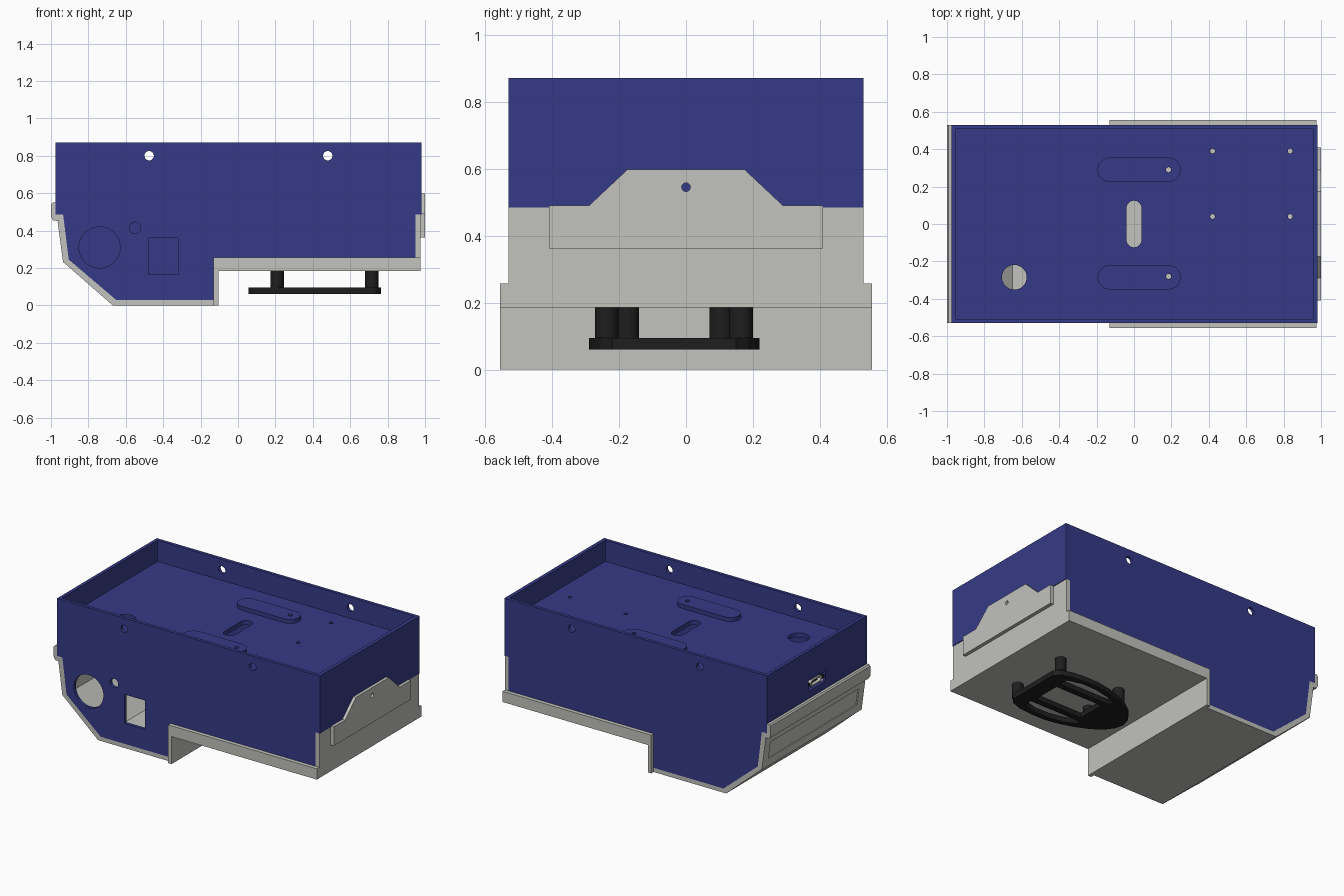
import bpy, bmesh, math
from mathutils import Vector

if "Cube" in bpy.data.objects:
    bpy.data.objects.remove(bpy.data.objects["Cube"])


def material(name, rgb):
    m = bpy.data.materials.new(name)
    m.diffuse_color = (*rgb, 1)
    m.use_nodes = True
    m.node_tree.nodes["Principled BSDF"].inputs["Base Color"].default_value = m.diffuse_color
    return m


BLUE = material("deep_blue", (0.036, 0.042, 0.24))
GREY = material("warm_light_grey", (0.54, 0.54, 0.51))
BLACK = material("soft_black", (0.013, 0.013, 0.013))


def circle(u, v, r, n=32):
    return [(u + r * math.cos(2 * math.pi * i / n), v + r * math.sin(2 * math.pi * i / n)) for i in range(n)]


def rect(u0, u1, v0, v1):
    return [(u0, v0), (u1, v0), (u1, v1), (u0, v1)]


def slot(u0, u1, v0, v1, n=12):
    """Stadium shape, rounded on its two short ends."""
    du, dv = u1 - u0, v1 - v0
    r = min(du, dv) / 2
    a, b = (u0 + r, v0 + r), (u1 - r, v1 - r)
    start = math.pi / 2 if du > dv else math.pi
    pts = []
    for (cu, cv), s in ((a, start), (b, start + math.pi)):
        pts += [(cu + r * math.cos(s + math.pi * i / n), cv + r * math.sin(s + math.pi * i / n))
                for i in range(n + 1)]
    return pts


def plate(name, mat, axis, lo, hi, outline, holes=(), shear=0.0):
    """Extrude an outline with holes along an axis; (u, v) are the other two axes in order."""
    cu = bpy.data.curves.new(name, "CURVE")
    cu.dimensions, cu.fill_mode, cu.extrude = "2D", "BOTH", (hi - lo) / 2
    for pts in (outline, *holes):
        sp = cu.splines.new("POLY")
        sp.points.add(len(pts) - 1)
        for p, (u, v) in zip(sp.points, pts):
            p.co = (u, v, 0, 1)
        sp.use_cyclic_u = True
    tmp = bpy.data.objects.new(name + "_curve", cu)
    bpy.context.collection.objects.link(tmp)
    bpy.context.view_layer.update()
    me = bpy.data.meshes.new_from_object(tmp.evaluated_get(bpy.context.evaluated_depsgraph_get()))
    bpy.data.objects.remove(tmp)
    mid = (lo + hi) / 2
    for vert in me.vertices:
        u, v, w = vert.co
        w += mid
        vert.co = {"x": Vector((w + shear * v, u, v)), "y": Vector((u, w, v)), "z": Vector((u, v, w))}[axis]
    bm = bmesh.new()
    bm.from_mesh(me)
    bmesh.ops.remove_doubles(bm, verts=bm.verts, dist=1e-5)
    bmesh.ops.recalc_face_normals(bm, faces=bm.faces)
    bm.to_mesh(me)
    bm.free()
    me.name = name
    me.materials.clear()
    me.materials.append(mat)
    ob = bpy.data.objects.new(name, me)
    bpy.context.collection.objects.link(ob)
    bpy.context.view_layer.objects.active = ob
    ob.select_set(True)
    bpy.ops.object.shade_smooth_by_angle(angle=math.radians(30))
    ob.select_set(False)
    return ob


# Blue side walls: same stepped profile, ports only on the front one
lower = [(-0.975, 0.485), (-0.935, 0.485), (-0.905, 0.245), (-0.65, 0.028), (-0.13, 0.028),
         (-0.13, 0.255), (0.948, 0.255), (0.948, 0.485), (0.98, 0.485)]
side = lower + [(0.98, 0.872), (-0.975, 0.872)]
bolts = [circle(-0.475, 0.80, 0.025), circle(0.48, 0.80, 0.025)]
ports = [circle(-0.74, 0.31, 0.11, 48), circle(-0.55, 0.415, 0.03), rect(-0.475, -0.32, 0.165, 0.36)]
plate("front_wall", BLUE, "y", -0.53, -0.508, side, bolts + ports)
plate("back_wall", BLUE, "y", 0.508, 0.53, side, bolts)

# Blue end walls, the left one with a connector opening
plate("right_wall", BLUE, "x", 0.956, 0.98, rect(-0.508, 0.508, 0.485, 0.872))
plate("left_wall", BLUE, "x", -0.975, -0.953, rect(-0.508, 0.508, 0.485, 0.872),
      [rect(-0.09, 0.09, 0.60, 0.67)])

# Tray floor with openings, and two raised pads
pad_holes = [circle(0.185, 0.29, 0.014, 16), circle(0.185, -0.28, 0.014, 16)]
floor_holes = [circle(x, y, 0.013, 16) for x in (0.42, 0.835) for y in (0.04, 0.39)]
plate("tray_floor", BLUE, "z", 0.70, 0.73, rect(-0.953, 0.956, -0.508, 0.508),
      floor_holes + pad_holes + [slot(-0.04, 0.04, -0.125, 0.125), circle(-0.64, -0.285, 0.066)])
plate("back_pad", BLUE, "z", 0.73, 0.757, slot(-0.195, 0.25, 0.225, 0.355), pad_holes[:1])
plate("front_pad", BLUE, "z", 0.73, 0.757, slot(-0.195, 0.25, -0.35, -0.22), pad_holes[1:])

# Connector seated in the left opening
plate("connector_shell", GREY, "x", -0.97, -0.92, slot(-0.06, 0.06, 0.613, 0.657),
      [slot(-0.048, 0.048, 0.622, 0.648)])
plate("connector_core", BLACK, "x", -0.955, -0.92, rect(-0.035, 0.035, 0.628, 0.642))
for s in (-1, 1):
    plate("connector_screw", BLACK, "x", -0.968, -0.92, circle(s * 0.075, 0.635, 0.012, 16))

# Grey under-shell following the stepped profile, with the rounded lip at the left
shell = [(-0.975, 0.55), (-0.992, 0.55), (-1.0, 0.54), (-1.0, 0.475), (-0.99, 0.455), (-0.957, 0.45),
         (-0.927, 0.225), (-0.67, 0), (-0.105, 0), (-0.105, 0.185), (0.976, 0.185), (0.976, 0.485)]
plate("under_shell", GREY, "y", -0.53, 0.53, shell + lower[-2:0:-1] + [(-0.975, 0.485)])

# Raised border on the sloping left face
plate("left_panel_border", GREY, "x", -0.9048, -0.8965, rect(-0.53, 0.53, 0.23, 0.448),
      [rect(-0.47, 0.47, 0.285, 0.40)], shear=-0.1333)

# Flanges standing proud along the step on both sides
flange = [(-0.13, 0), (-0.105, 0), (-0.105, 0.185), (0.976, 0.185), (0.976, 0.257), (-0.13, 0.257)]
plate("front_flange", GREY, "y", -0.556, -0.53, flange)
plate("back_flange", GREY, "y", 0.53, 0.556, flange)

# Mounting tab on the right end
tab = [(-0.41, 0.362), (0.41, 0.362), (0.41, 0.49), (0.29, 0.49), (0.175, 0.598),
       (-0.175, 0.598), (-0.29, 0.49), (-0.41, 0.49)]
plate("right_tab", GREY, "x", 0.9765, 1.0, tab, [circle(0, 0.545, 0.013, 16)])

# Black hanging bracket: half-widths mirrored about its centre line
MID = -0.035
half = [(0.765, 0.185), (0.735, 0.22), (0.66, 0.245), (0.56, 0.255), (0.46, 0.253), (0.36, 0.235),
        (0.27, 0.205), (0.18, 0.165), (0.11, 0.115), (0.07, 0.06)]
outline = [(x, MID + w) for x, w in half] + [(0.055, MID)] + [(x, MID - w) for x, w in reversed(half)]
crescent = [(0.67, 0.135), (0.66, 0.195), (0.56, 0.222), (0.46, 0.22), (0.36, 0.2), (0.28, 0.165), (0.28, 0.135)]
cutouts = [[(x, MID + s * w) for x, w in crescent] for s in (-1, 1)]
plate("bracket_plate", BLACK, "z", 0.06, 0.095, outline,
      cutouts + [rect(0.31, 0.66, MID - 0.095, MID + 0.095)])
for x, y in ((0.715, 0.165), (0.715, -0.237), (0.21, 0.105), (0.21, -0.175)):
    plate("bracket_post", BLACK, "z", 0.095, 0.185, circle(x, y, 0.035, 24))
